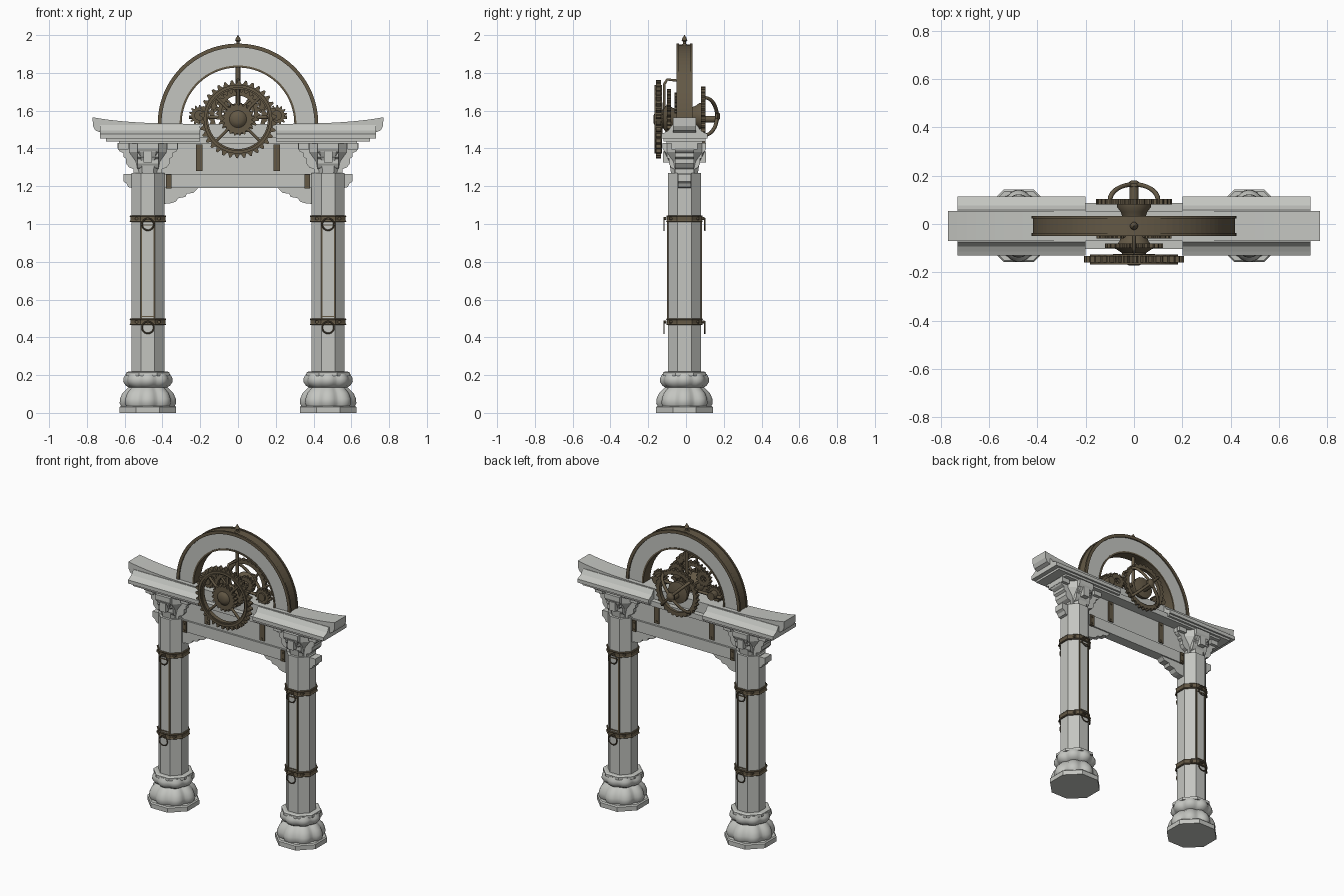
import bpy, bmesh
from math import pi, sin, cos, tan, radians

if "Cube" in bpy.data.objects:
    bpy.data.objects.remove(bpy.data.objects["Cube"])


def material(name, rgb):
    m = bpy.data.materials.new(name)
    m.use_nodes = True
    m.diffuse_color = (*rgb, 1)
    m.node_tree.nodes["Principled BSDF"].inputs["Base Color"].default_value = (*rgb, 1)
    return m


STONE = material("pale_stone", (0.55, 0.56, 0.53))
BRONZE = material("aged_bronze", (0.125, 0.098, 0.06))
CY = -0.008  # depth centre of the gate


def build(name, verts, faces, mat, smooth=False):
    me = bpy.data.meshes.new(name)
    me.from_pydata(verts, [], faces)
    bm = bmesh.new()
    bm.from_mesh(me)
    bmesh.ops.recalc_face_normals(bm, faces=bm.faces)
    bm.to_mesh(me)
    bm.free()
    me.materials.append(mat)
    if smooth:
        me.shade_smooth()
        me.set_sharp_from_angle(angle=radians(40))
    ob = bpy.data.objects.new(name, me)
    bpy.context.collection.objects.link(ob)
    return ob


def prism(name, pts, axis, a, b, mat):
    """Extrude an outline along x (points are y,z) or y (points are x,z)."""
    n = len(pts)
    verts = [(t, u, v) if axis == "x" else (u, t, v) for t in (a, b) for u, v in pts]
    faces = [list(range(n)), list(range(n, 2 * n))]
    faces += [(i, (i + 1) % n, n + (i + 1) % n, n + i) for i in range(n)]
    return build(name, verts, faces, mat)


def box(name, x, y, z, mat):
    return prism(name, [(x[0], z[0]), (x[1], z[0]), (x[1], z[1]), (x[0], z[1])], "y", *y, mat)


def mirrored(half):
    return half + [(-u, v) for u, v in reversed(half)]


def loft(name, profile, n, centre, mat, axis="z", lobe=0.0, smooth=False):
    """Stack rings of (radius, height); lobe swells the outline into eight petals."""
    verts, faces = [], []
    for r, h in profile:
        for i in range(n):
            a = 2 * pi * (i + 0.5) / n
            q = r / cos(pi / n) * (1 + lobe * (abs(cos(4 * a)) - 1))
            u, v = q * cos(a), q * sin(a)
            p = (u, v, h) if axis == "z" else (u, h, v)
            verts.append(tuple(c + d for c, d in zip(centre, p)))
    for k in range(len(profile) - 1):
        for i in range(n):
            j = (i + 1) % n
            faces.append((k * n + i, k * n + j, (k + 1) * n + j, (k + 1) * n + i))
    faces += [list(range(n)), list(range(len(verts) - n, len(verts)))]
    return build(name, verts, faces, mat, smooth)


def annulus(name, outer, inner, y0, y1, mat, closed=True):
    """Flat ring between two outlines in the x,z plane, thick along y."""
    n = len(outer)
    verts = [(u, y, v) for y in (y0, y1) for loop in (outer, inner) for u, v in loop]
    faces = []
    for i in range(n if closed else n - 1):
        j = (i + 1) % n
        faces += [(i, j, n + j, n + i), (2 * n + i, 2 * n + j, 3 * n + j, 3 * n + i),
                  (i, j, 2 * n + j, 2 * n + i), (n + i, n + j, 3 * n + j, 3 * n + i)]
    if not closed:
        faces += [(k, n + k, 3 * n + k, 2 * n + k) for k in (0, n - 1)]
    return build(name, verts, faces, mat)


def gear(name, x, z, root, tip, bore, teeth, y0, y1):
    outer, inner = [], []
    for i in range(teeth * 4):
        a = 2 * pi * i / (teeth * 4)
        r = tip if i % 4 in (1, 2) else root
        outer.append((x + r * cos(a), z + r * sin(a)))
        inner.append((x + bore * cos(a), z + bore * sin(a)))
    return annulus(name, outer, inner, y0, y1, BRONZE)


def tube(name, pts, radius):
    cu = bpy.data.curves.new(name, "CURVE")
    cu.dimensions = "3D"
    cu.bevel_depth, cu.bevel_resolution, cu.use_fill_caps = radius, 1, True
    sp = cu.splines.new("POLY")
    sp.points.add(len(pts) - 1)
    for p, co in zip(sp.points, pts):
        p.co = (*co, 1)
    cu.materials.append(BRONZE)
    ob = bpy.data.objects.new(name, cu)
    bpy.context.collection.objects.link(ob)
    return ob


# Columns
CAPITAL = [(.075, 1.27), (.075, 1.29), (.1, 1.3), (.115, 1.32), (.115, 1.345),
           (.13, 1.355), (.13, 1.375), (.15, 1.385), (.16, 1.4), (.16, 1.43)]
R = 0.087
for s, side in ((-1, "right"), (1, "left")):
    cx = s * 0.477
    c = (cx, CY, 0)
    loft(side + "_plinth", [(.15, 0), (.15, .03), (.143, .037)], 8, c, STONE)
    loft(side + "_lower_lotus", [(.138, .03), (.15, .05), (.148, .075), (.135, .105), (.108, .132), (.095, .14)],
         64, c, STONE, lobe=.13, smooth=True)
    loft(side + "_upper_lotus", [(.095, .13), (.118, .145), (.131, .165), (.129, .185), (.118, .205)],
         64, c, STONE, lobe=.1, smooth=True)
    loft(side + "_collar", [(.115, .195), (.115, .213), (.105, .218)], 8, c, STONE)
    loft(side + "_shaft", [(R, .2), (R, 1.27)], 8, c, STONE)
    # Bronze bands with bolts and hanging rings
    for z, level in ((.482, "lower"), (1.028, "upper")):
        loft(f"{side}_{level}_band", [(.093, z - .018), (.097, z - .014), (.093, z - .008), (.093, z + .008),
             (.097, z + .014), (.093, z + .018)], 8, c, BRONZE)
        for f in (-1, 1):
            y = CY + f * .1
            for dx in (-.06, 0, .06):
                d = .03 if dx else 0
                loft(side + "_bolt", [(.008, -.01), (.008, .006)], 8, (cx + dx, y - f * d, z), BRONZE, "y")
            bpy.ops.mesh.primitive_torus_add(major_segments=24, minor_segments=6, major_radius=.031,
                                             minor_radius=.004, rotation=(pi / 2, 0, 0),
                                             location=(cx, CY + f * .108, z - .03))
            ring = bpy.context.object
            ring.name = f"{side}_{level}_ring"
            ring.data.materials.append(BRONZE)
    # Panel frames on the front and back faces
    for f in (-1, 1):
        ys = sorted((CY + f * (R - .004), CY + f * (R + .005)))
        for e in (-1, 1):
            box(side + "_panel_strip", (cx + e * .034 - .004, cx + e * .034 + .004), ys, (.5, 1.01), BRONZE)
        for z in (.51, .995):
            box(side + "_panel_end", (cx - .034, cx + .034), ys, (z - .003, z + .003), BRONZE)
    # Bracketed capital
    prism(side + "_capital_long_arm", [(cx + u, v) for u, v in mirrored(CAPITAL)], "y", CY - .05, CY + .05, STONE)
    prism(side + "_capital_cross_arm", [(CY + u * .72, v) for u, v in mirrored(CAPITAL)], "x",
          cx - .055, cx + .055, STONE)
    loft(side + "_capital_core", [(.07, 1.26), (.08, 1.33), (.105, 1.38), (.105, 1.43)], 8, c, STONE)
    for f in (-1, 1):
        box(side + "_capital_boss", (cx - .022, cx + .022), sorted((CY, CY + f * .115)), (1.325, 1.385), STONE)
        box(side + "_bearing_block", (cx + f * .13 - .028, cx + f * .13 + .028), (CY - .07, CY + .07),
            (1.395, 1.43), STONE)
    # Scalloped bracket under the beam
    scallop = [(.4, 1.2), (.215, 1.2), (.215, 1.185), (.235, 1.165), (.27, 1.16), (.28, 1.143),
               (.315, 1.137), (.33, 1.118), (.355, 1.11), (.4, 1.105)]
    prism(side + "_beam_bracket", [(s * u, v) for u, v in scallop], "y", CY - .025, CY + .025, STONE)
    # Bronze straps wrapping the panel and the beam
    for x, w, z, d in ((.205, .018, (1.28, 1.42), .03), (.367, .014, (1.188, 1.262), .042)):
        box(side + "_strap", (s * x - w, s * x + w), (CY - d, CY + d), z, BRONZE)
        for zb in (z[0] + .015, z[1] - .015):
            loft(side + "_strap_bolt", [(.006, -d - .005), (.006, d + .005)], 8, (s * x, CY, zb), BRONZE, "y")
    # Eaves, stopping short of the gear train
    eave = mirrored([(.122, 1.452), (.122, 1.476), (.105, 1.484), (.085, 1.495), (.066, 1.525)])
    prism(side + "_eave", [(CY + u, v) for u, v in eave], "x", s * .2, s * .73, STONE)
    box(side + "_eave_moulding", sorted((s * .2, s * .7)), (CY - .11, CY + .11), (1.438, 1.455), STONE)

# Beam, panel, cornice
prism("tie_beam", mirrored([(.56, 1.19), (.58, 1.195), (.59, 1.215), (.607, 1.225), (.607, 1.265)]),
      "y", CY - .034, CY + .034, STONE)
box("frieze_panel", (-.42, .42), (CY - .022, CY + .022), (1.26, 1.44), STONE)
box("cornice_slab", (-.63, .63), (CY - .095, CY + .095), (1.425, 1.46), STONE)

# Upswept ridge
sweep = [(x / 20 * .77, 1.53 + .035 * (x / 20) ** 4) for x in range(21)]
prism("ridge", mirrored([(.71, 1.455), (.73, 1.485), (.755, 1.495), (.768, 1.52)] + sweep[::-1]),
      "y", CY - .062, CY + .062, STONE)


# Arch with bronze rims
def arc(r, n=48):
    return [(r * cos(pi * i / n), 1.53 + r * sin(pi * i / n)) for i in range(n + 1)]


annulus("arch", arc(.412), arc(.305), CY - .034, CY + .034, STONE, False)
annulus("arch_outer_rim", arc(.419), arc(.408), CY - .04, CY + .04, BRONZE, False)
annulus("arch_inner_rim", arc(.309), arc(.298), CY - .038, CY + .038, BRONZE, False)
for f in (-1, 1):
    y = CY + f * .036
    annulus("arch_rim_flange", arc(.425), arc(.405), y - .006, y + .006, BRONZE, False)
loft("finial", [(.02, 1.945), (.008, 1.955), (.008, 1.965), (.016, 1.972), (.01, 1.985), (.001, 2.0)],
     12, (0, CY, 0), BRONZE)

# Front gear train
GZ = 1.555
hub = (0, 0, GZ)
gear("front_gear", 0, GZ, .188, .207, .158, 34, -.16, -.132)
annulus("front_gear_bead", [(.182 * cos(i * pi / 24), GZ + .182 * sin(i * pi / 24)) for i in range(48)],
        [(.166 * cos(i * pi / 24), GZ + .166 * sin(i * pi / 24)) for i in range(48)], -.168, -.126, BRONZE)
gear("hub_gear", 0, GZ, .075, .088, .045, 20, -.155, -.125)
gear("middle_gear", 0, 1.595, .105, .12, .085, 26, -.1, -.08)
for i in range(4):
    a = pi / 4 + i * pi / 2
    tube("front_spoke", [(r * cos(a), -.146, GZ + r * sin(a)) for r in (.02, .17)], .009)
    tube("middle_spoke", [(r * sin(a), -.09, 1.595 + r * cos(a)) for r in (.02, .1)], .007)
loft("front_hub", [(.02, -.172), (.035, -.165), (.05, -.15), (.05, -.12), (.08, -.1), (.06, -.07), (.045, -.03)],
     20, hub, BRONZE, "y", smooth=True)
loft("axle", [(.018, -.17), (.018, .172)], 12, hub, BRONZE, "y", smooth=True)
tube("support_rod", [(0, CY, 1.835), (0, CY, GZ)], .012)
tube("support_hook", [(0, -.01, 1.755), (0, -.1, 1.765), (0, -.115, 1.74), (0, -.115, GZ)], .008)
tube("cross_rod", [(-.26, CY, 1.565), (.26, CY, 1.565)], .01)
for s in (-1, 1):
    gear("side_gear", s * .205, 1.575, .042, .055, .025, 14, -.035, -.012)
    gear("upper_side_gear", s * .1, 1.64, .045, .056, .02, 14, -.06, -.04)
    tube("side_brace", [(s * .1, -.05, 1.64), (0, -.05, GZ)], .008)
    loft("side_axle", [(.026, -.045), (.026, .03)], 12, (s * .205, 0, 1.575), BRONZE, "y")

# Rear wheel with a domed cage of bars
BZ = 1.57
gear("rear_wheel", 0, BZ, .148, .158, .125, 30, .08, .104)
loft("rear_hub", [(.045, .02), (.055, .05), (.07, .07), (.07, .09), (.03, .1)], 20, (0, 0, BZ), BRONZE, "y", smooth=True)
loft("rear_cap", [(.028, .155), (.028, .168), (.012, .18)], 12, (0, 0, BZ), BRONZE, "y", smooth=True)
for i in range(4):
    a = pi / 4 + i * pi / 2
    arcpts = [(.14 * cos(t * pi / 16), .1 + .064 * sin(t * pi / 16)) for t in range(9)]
    tube("cage_bar", [(r * cos(a), y, BZ + r * sin(a)) for r, y in arcpts], .01)
